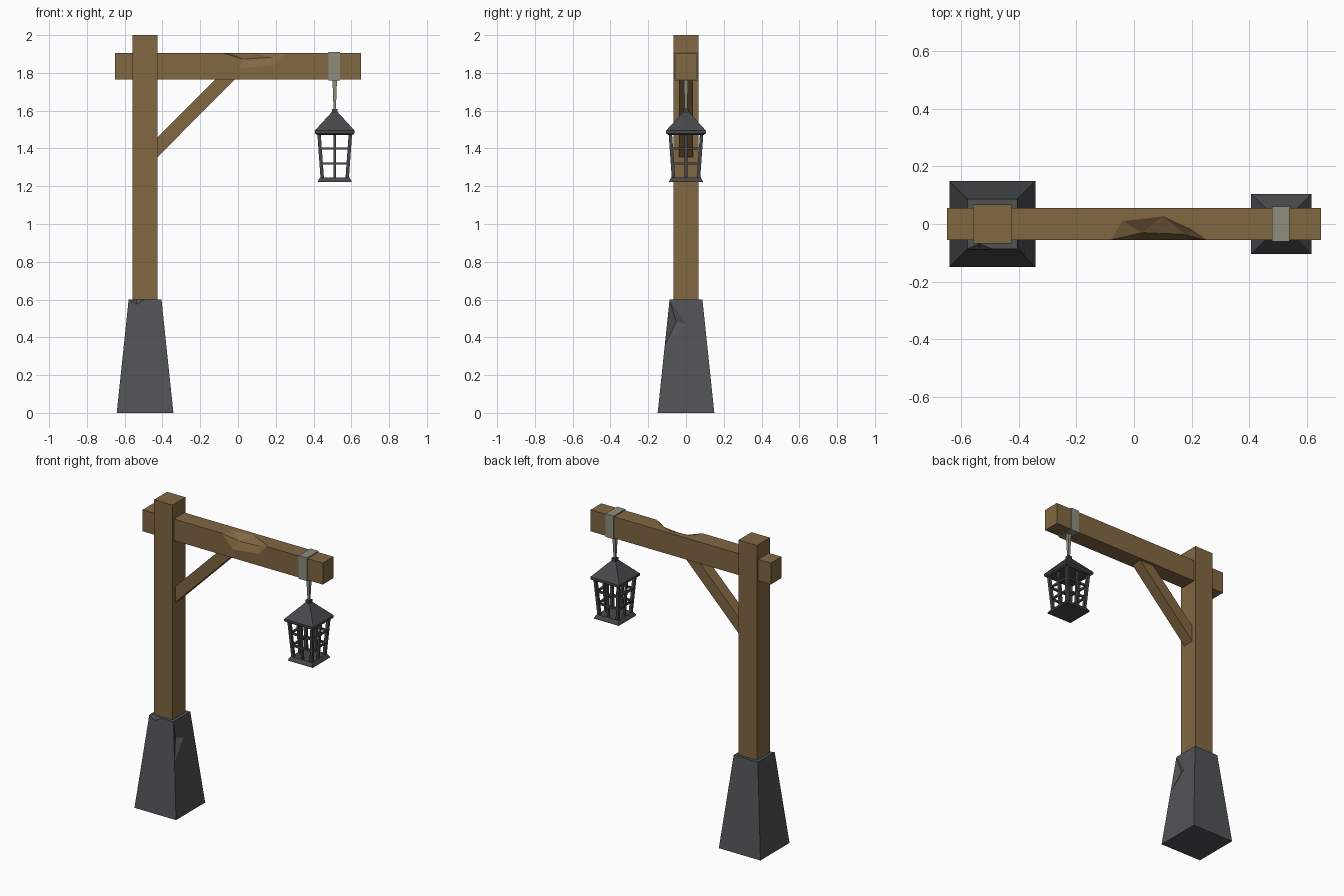
import bpy, bmesh
from mathutils import Vector

if "Cube" in bpy.data.objects:
    bpy.data.objects.remove(bpy.data.objects["Cube"])


def material(name, rgb):
    m = bpy.data.materials.new(name)
    m.diffuse_color = (*rgb, 1)
    m.use_nodes = True
    m.node_tree.nodes["Principled BSDF"].inputs["Base Color"].default_value = m.diffuse_color
    return m


WOOD = material("wood", (0.22, 0.135, 0.055))
STONE = material("stone", (0.08, 0.088, 0.09))
IRON = material("dark_iron", (0.065, 0.065, 0.07))
STEEL = material("pale_metal", (0.27, 0.27, 0.2))


def mesh_object(name, verts, faces, mat):
    bm = bmesh.new()
    vs = [bm.verts.new(v) for v in verts]
    for f in faces:
        bm.faces.new([vs[i] for i in f])
    bmesh.ops.recalc_face_normals(bm, faces=bm.faces)
    me = bpy.data.meshes.new(name)
    bm.to_mesh(me)
    bm.free()
    me.materials.append(mat)
    ob = bpy.data.objects.new(name, me)
    bpy.context.collection.objects.link(ob)
    return ob


def square_loft(name, cx, rings, mat):
    """Stack of square rings (half width, z), capped at both ends."""
    verts, faces = [], []
    for h, z in rings:
        verts += [(cx - h, -h, z), (cx + h, -h, z), (cx + h, h, z), (cx - h, h, z)]
    for r in range(len(rings) - 1):
        for i in range(4):
            j = (i + 1) % 4
            faces.append((4 * r + i, 4 * r + j, 4 * r + 4 + j, 4 * r + 4 + i))
    n = len(verts)
    faces += [(0, 1, 2, 3), (n - 4, n - 3, n - 2, n - 1)]
    return mesh_object(name, verts, faces, mat)


def prism(name, profile, half_y, mat):
    """Extrude an xz profile along y."""
    n = len(profile)
    verts = [(x, y, z) for y in (-half_y, half_y) for x, z in profile]
    faces = [tuple(range(n)), tuple(range(n, 2 * n))]
    faces += [(i, (i + 1) % n, n + (i + 1) % n, n + i) for i in range(n)]
    return mesh_object(name, verts, faces, mat)


def box(name, x0, x1, half_y, z0, z1, mat):
    return prism(name, [(x0, z0), (x1, z0), (x1, z1), (x0, z1)], half_y, mat)


def strut(name, a, b, w, mat):
    """Square bar between two points."""
    a, b = Vector(a), Vector(b)
    d = (b - a).normalized()
    u = Vector((0, 0, 1)) if abs(d.z) < 0.5 else Vector((1, 0, 0))
    s = d.cross(u).normalized() * w / 2
    t = d.cross(s).normalized() * w / 2
    verts = [p + q for p in (a, b) for q in (s + t, s - t, -s - t, -s + t)]
    faces = [(0, 1, 2, 3), (4, 5, 6, 7)]
    faces += [(i, (i + 1) % 4, 4 + (i + 1) % 4, 4 + i) for i in range(4)]
    return mesh_object(name, verts, faces, mat)


# Stone base, chipped on its right face and front top edge
PX = -0.492
B, T, H = 0.15, 0.087, 0.6


def half(z):
    return B + (T - B) * z / H


base_verts = [
    (PX - B, -B, 0), (PX + B, -B, 0), (PX + B, B, 0), (PX - B, B, 0),
    (PX - T, -T, H), (PX + T, -T, H), (PX + T, T, H), (PX - T, T, H),
    (PX + half(.355), -half(.355), .355),   # 8 chip low end on the corner
    (PX + half(.47), 0, .47),               # 9 chip end on the face
    (PX + half(.48) - .022, -.052, .48),    # 10 chip bottom
    (PX, -T, H), (PX - .045, -.068, H),     # 11, 12 top edge chip
    (PX - .045, -half(.575), .575),         # 13
]
base_faces = [
    (0, 1, 2, 3), (0, 3, 7, 4), (2, 3, 7, 6),
    (0, 1, 8, 5, 11, 13, 4),
    (1, 2, 6, 5, 9, 8), (5, 10, 9), (9, 10, 8), (8, 10, 5),
    (4, 12, 11, 5, 6, 7), (4, 13, 12), (13, 11, 12),
]
mesh_object("stone_base", base_verts, base_faces, STONE)

# Upright post
square_loft("post", PX, [(0.067, 0.58), (0.067, 2.0)], WOOD)

# Crossbeam with a chipped front top edge
X, Y, Z0, Z1 = 0.65, 0.055, 1.765, 1.905
beam_verts = [
    (-X, -Y, Z0), (X, -Y, Z0), (X, Y, Z0), (-X, Y, Z0),
    (-X, -Y, Z1), (X, -Y, Z1), (X, Y, Z1), (-X, Y, Z1),
    (-.08, -Y, Z1), (-.04, .01, Z1), (.10, .026, Z1), (.20, -.02, Z1), (.25, -Y, Z1),
    (.0, -Y, 1.822), (.19, -Y, 1.842),
    (.03, -.03, 1.873), (.18, -.036, 1.882),
]
beam_faces = [
    (0, 1, 2, 3), (0, 3, 7, 4), (1, 2, 6, 5), (2, 3, 7, 6),
    (0, 1, 5, 12, 14, 13, 8, 4), (4, 8, 9, 10, 11, 12, 5, 6, 7),
    (8, 9, 15), (9, 10, 15), (10, 16, 15), (10, 11, 16), (11, 12, 16),
    (12, 14, 16), (14, 13, 15, 16), (13, 8, 15),
]
mesh_object("crossbeam", beam_verts, beam_faces, WOOD)

# Diagonal brace
prism("brace", [(-.43, 1.35), (-.43, 1.455), (-.115, 1.77), (-.013, 1.77)], 0.037, WOOD)

# Metal strap and tapered hanger
LX = 0.512
box("strap", 0.48, 0.54, 0.06, 1.76, 1.911, STEEL)
square_loft("hanger", LX, [(0.006, 1.6), (0.012, 1.765)], STEEL)

# Lantern roof, knob and flared foot
square_loft("lantern_roof", LX, [(0.094, 1.472), (0.105, 1.48), (0.105, 1.495), (0.016, 1.592)], IRON)
square_loft("lantern_knob", LX, [(0.014, 1.585), (0.014, 1.61)], IRON)
square_loft("lantern_foot", LX, [(0.09, 1.222), (0.088, 1.23), (0.077, 1.247)], IRON)


# Lantern cage: corner posts, centre bars and rails on four sides
def cage(z):
    return 0.066 + (z - 1.24) * (0.083 - 0.066) / 0.24


lo, hi = cage(1.24), cage(1.48)
for k, (sx, sy) in enumerate([(-1, -1), (1, -1), (1, 1), (-1, 1)]):
    strut(f"cage_corner_{k}", (LX + sx * lo, sy * lo, 1.24), (LX + sx * hi, sy * hi, 1.48), 0.018, IRON)
    dx, dy = [(0, -1), (1, 0), (0, 1), (-1, 0)][k]
    strut(f"cage_bar_{k}", (LX + dx * lo, dy * lo, 1.24), (LX + dx * hi, dy * hi, 1.48), 0.014, IRON)
    for n, z in enumerate((1.32, 1.40)):
        h = cage(z)
        a = (LX + h * (dx - dy), h * (dy + dx), z)
        b = (LX + h * (dx + dy), h * (dy - dx), z)
        strut(f"cage_rail_{k}_{n}", a, b, 0.012, IRON)
